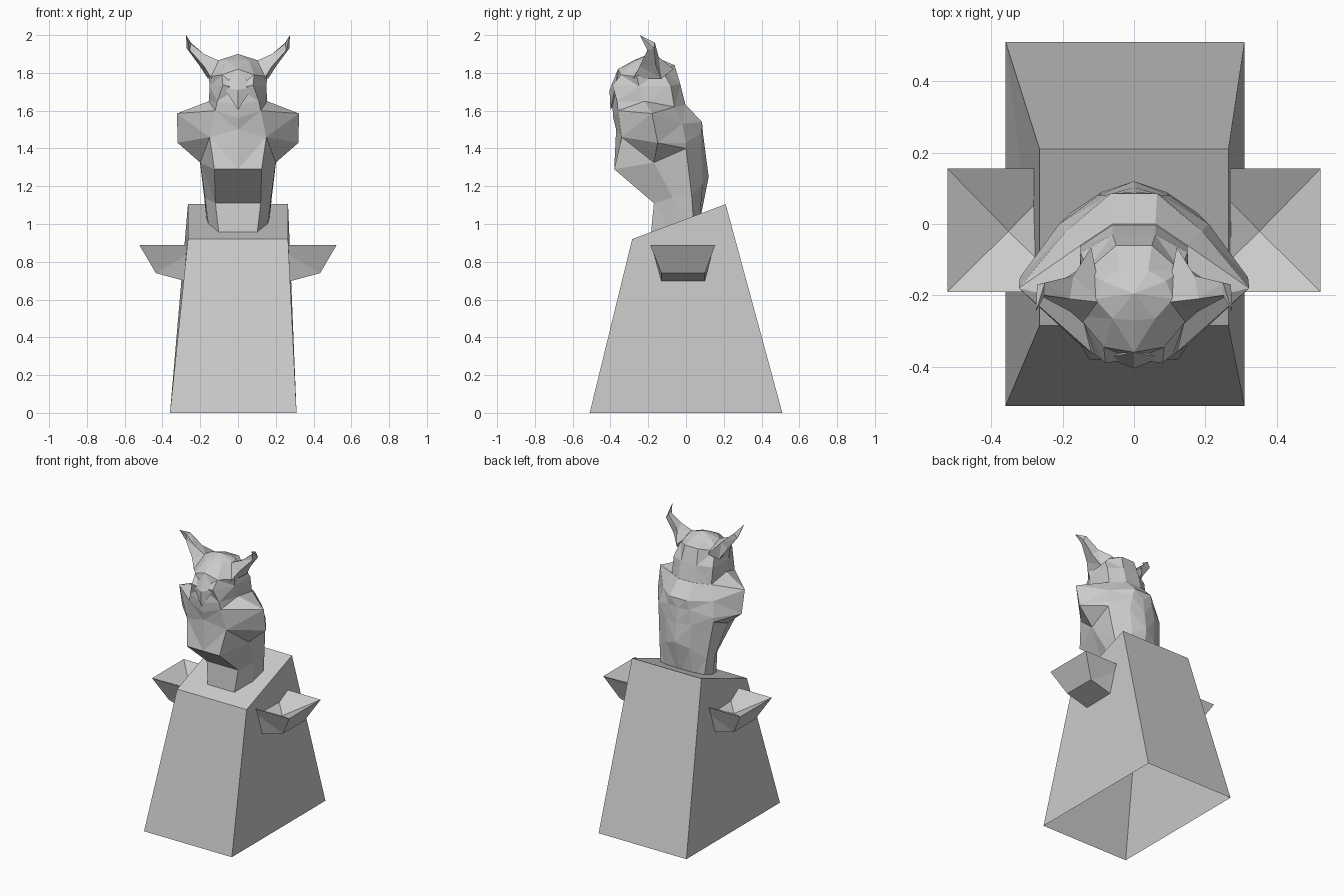
import bpy, bmesh


def loft(name, rings, start=None, end=None, mirror=False, open_start=False):
    """Skin closed rings of equal size; each end is an apex point, a flat cap or open."""
    bm = bmesh.new()
    for s in ((1, -1) if mirror else (1,)):
        vr = [[bm.verts.new((s * x, y, z)) for x, y, z in r] for r in rings]
        n = len(vr[0])
        for a, b in zip(vr, vr[1:]):
            for i in range(n):
                j = (i + 1) % n
                bm.faces.new((a[i], a[j], b[j], b[i]))
        for ring, apex, is_open in ((vr[0], start, open_start), (vr[-1], end, False)):
            if apex:
                p = bm.verts.new((s * apex[0], apex[1], apex[2]))
                for i in range(n):
                    bm.faces.new((ring[i], ring[(i + 1) % n], p))
            elif not is_open:
                bm.faces.new(ring)
    bmesh.ops.recalc_face_normals(bm, faces=bm.faces[:])
    bmesh.ops.triangulate(bm, faces=[f for f in bm.faces if len(f.verts) == 4],
                          quad_method='SHORT_EDGE')
    mesh = bpy.data.meshes.new(name)
    bm.to_mesh(mesh)
    bm.free()
    ob = bpy.data.objects.new(name, mesh)
    bpy.context.collection.objects.link(ob)
    return ob


def full(half):
    """Complete a half ring running from front centre to back centre."""
    return half + [(-x, y, z) for x, y, z in half[-2:0:-1]]


def rect(x0, x1, y0, y1, za, zb=None, along_x=False):
    """Rectangle whose height goes from za to zb along y (or along x)."""
    zb = za if zb is None else zb
    pts = ((x0, y0), (x1, y0), (x1, y1), (x0, y1))
    return [(x, y, (za if (x == x0 if along_x else y == y0) else zb)) for x, y in pts]


# Tapered pedestal with sloping top, open underneath
loft("pedestal", [rect(-.36, .31, -.51, .51, 0),
                  rect(-.265, .265, -.285, .21, .92, 1.105)], open_start=True)

# Side basins with dished tops
loft("side_basins", [rect(.18, .523, -.19, .155, .89),
                     rect(.25, .435, -.13, .10, .69, .74, along_x=True)],
     start=(.352, -.02, .80), mirror=True)

# Bird torso: neck stem, jutting chest and shoulders
torso = [
    [(0, -.19, .90), (.095, -.19, .90), (.15, -.07, .95),
     (.165, .04, 1.0), (.10, .07, 1.0), (0, .07, 1.0)],
    [(0, -.17, 1.11), (.12, -.17, 1.11), (.175, -.07, 1.14),
     (.18, .03, 1.15), (.09, .09, 1.22), (0, .12, 1.25)],
    [(0, -.38, 1.29), (.125, -.38, 1.29), (.20, -.17, 1.325),
     (.21, 0, 1.40), (.10, .08, 1.38), (0, .103, 1.38)],
    [(0, -.37, 1.50), (.15, -.34, 1.46), (.32, -.15, 1.43),
     (.21, 0, 1.43), (.08, .08, 1.48), (0, .09, 1.48)],
    [(0, -.385, 1.56), (.12, -.36, 1.60), (.323, -.18, 1.585),
     (.19, -.02, 1.53), (.065, .085, 1.54), (0, .085, 1.54)],
    [(0, -.39, 1.63), (.11, -.365, 1.65), (.155, -.22, 1.65),
     (.15, -.06, 1.62), (.06, 0, 1.63), (0, 0, 1.63)],
]
loft("bird_torso", [full(r) for r in torso])

# Bird head
head = [
    [(0, -.39, 1.63), (.11, -.365, 1.65), (.155, -.22, 1.64),
     (.15, -.06, 1.61), (.06, 0, 1.62), (0, 0, 1.62)],
    [(0, -.38, 1.72), (.08, -.39, 1.735), (.15, -.25, 1.73),
     (.15, -.08, 1.73), (.06, -.03, 1.74), (0, -.03, 1.74)],
    [(0, -.36, 1.82), (.085, -.345, 1.79), (.155, -.26, 1.78),
     (.13, -.13, 1.82), (.05, -.06, 1.84), (0, -.06, 1.84)],
    [(0, -.27, 1.87), (.06, -.265, 1.865), (.11, -.21, 1.865),
     (.09, -.16, 1.87), (.04, -.13, 1.87), (0, -.13, 1.87)],
]
loft("bird_head", [full(r) for r in head], end=(0, -.195, 1.90))

# Hooked beak
loft("beak", [[(0, -.36, 1.82), (.078, -.375, 1.725), (0, -.40, 1.605), (-.078, -.375, 1.725)]],
     start=(0, -.405, 1.71), end=(0, -.32, 1.71))

# Curved ear tufts
loft("ear_tufts", [
    [(.09, -.22, 1.86), (.14, -.28, 1.77), (.16, -.13, 1.77), (.12, -.065, 1.82)],
    [(.18, -.21, 1.90), (.18, -.245, 1.835), (.205, -.16, 1.84), (.17, -.145, 1.885)],
    [(.25, -.20, 1.955), (.255, -.205, 1.92), (.272, -.17, 1.93), (.25, -.165, 1.96)],
], end=(.275, -.245, 2.0), mirror=True)
